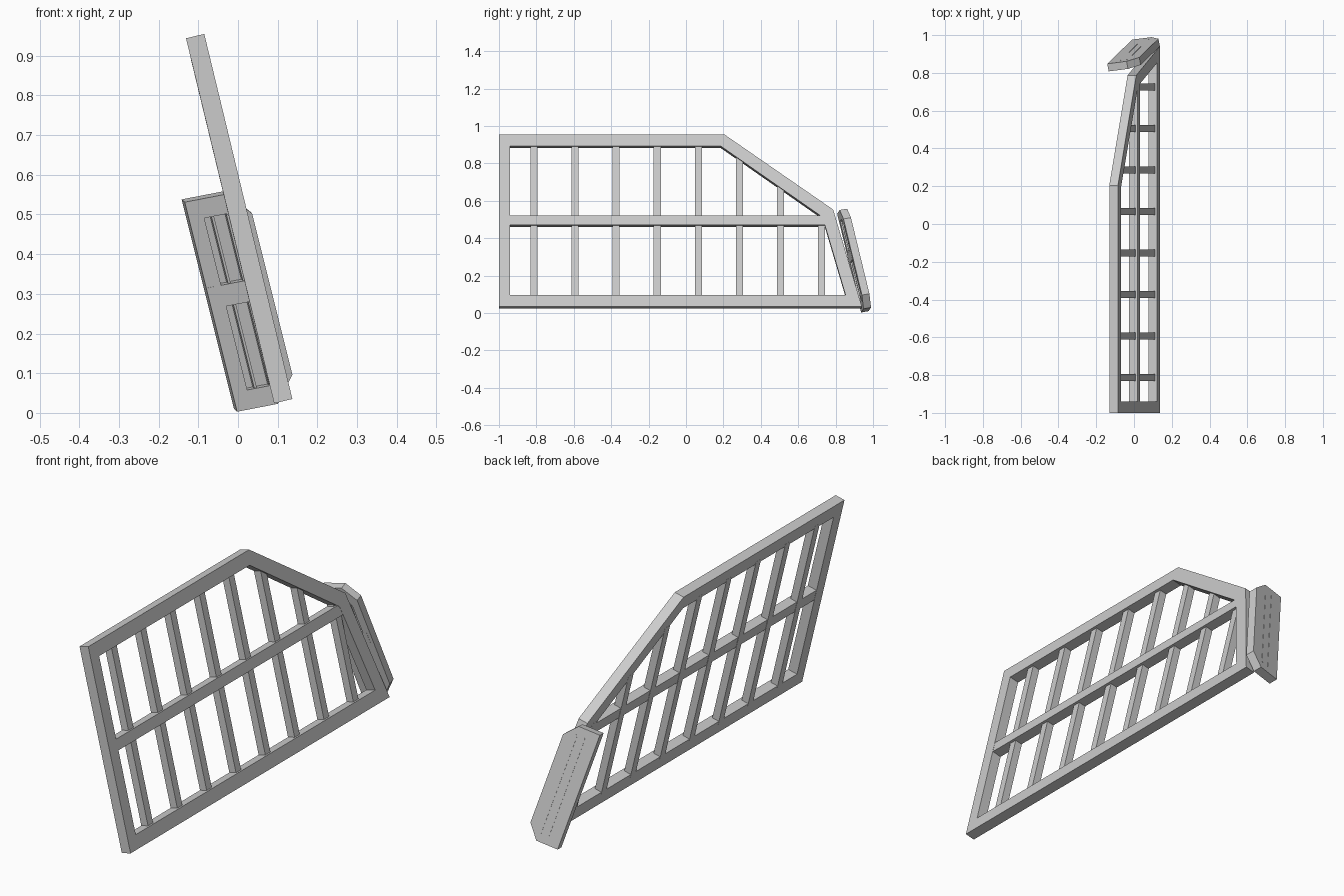
import bpy, bmesh
from mathutils import Vector as V

if "Cube" in bpy.data.objects:
    bpy.data.objects.remove(bpy.data.objects["Cube"])


def finish(name, bm):
    bmesh.ops.recalc_face_normals(bm, faces=bm.faces)
    me = bpy.data.meshes.new(name)
    bm.to_mesh(me)
    bm.free()
    bpy.context.collection.objects.link(bpy.data.objects.new(name, me))


def prism(name, loop, to3d, d0, d1):
    """Solid from a 2D loop, spanning depths d0..d1 of a tilted plane."""
    bm = bmesh.new()
    a = [bm.verts.new(to3d(p, d0)) for p in loop]
    b = [bm.verts.new(to3d(p, d1)) for p in loop]
    bm.faces.new(a)
    bm.faces.new(b[::-1])
    for i in range(len(a)):
        j = (i + 1) % len(a)
        bm.faces.new((a[i], a[j], b[j], b[i]))
    finish(name, bm)


def ring(name, outer, inner, to3d, d0, d1):
    """Hollow border between two matching 2D loops."""
    bm = bmesh.new()
    g = [[bm.verts.new(to3d(p, d)) for p in l] for l in (outer, inner) for d in (d0, d1)]
    loops = [g[0], g[1], g[3], g[2]]
    n = len(outer)
    for k in range(4):
        a, b = loops[k], loops[(k + 1) % 4]
        for i in range(n):
            j = (i + 1) % n
            bm.faces.new((a[i], a[j], b[j], b[i]))
    finish(name, bm)


def box(a0, a1, b0, b1):
    return [(a0, b0), (a1, b0), (a1, b1), (a0, b1)]


# Leaning plane of the large panel: 2D = (y, z), depth goes backwards
def lean(p, d):
    y, z = p
    return V((0.137 - 0.2413 * (z - 0.035), y, z)) + d * V((-0.046, 0, -0.011))


# Large border frame
ring("main_frame",
     [(-1, .035), (.94, .035), (.787, .553), (.205, .955), (-1, .955)],
     [(-.94, .097), (.853, .097), (.73, .513), (.187, .892), (-.94, .892)],
     lean, 0, 1)
prism("middle_rail", box(-.96, .75, .472, .522), lean, .02, .98)

# Upright slats, shortened under the sloping corner
for i in range(8):
    y = -.813 + i * .2197
    slope = .892 - .698 * (y - .187)
    top = min(.905, slope + .015)
    prism(f"slat_{i + 1}", box(y - .019, y + .019, .08, top), lean, .25, 1.01)


# Small end panel plane: 2D = (across, down), depth goes outwards
def end(p, d):
    w, u = p
    return (V((-.134, .808, .531)) + u * V((.132, .128, -.528))
            + w * V((.155, .02, .030)) + d * V((-.008, .040, .007)))


outline = [(0, 0), (.66, 0), (1, .11), (1, .88), (.66, 1), (0, 1)]
opening = [(.24, .09), (.6, .09), (.78, .16), (.78, .83), (.6, .91), (.24, .91)]
ring("end_frame", outline, opening, end, 0, .6)
prism("end_backing", outline, end, .6, 1)
prism("end_crossbar", box(.02, .9, .41, .51), end, -.02, .7)
for k, w in enumerate((.38, .62)):
    prism(f"end_slat_{k + 1}", box(w - .02, w + .02, .07, .93), end, .1, 1.03)
